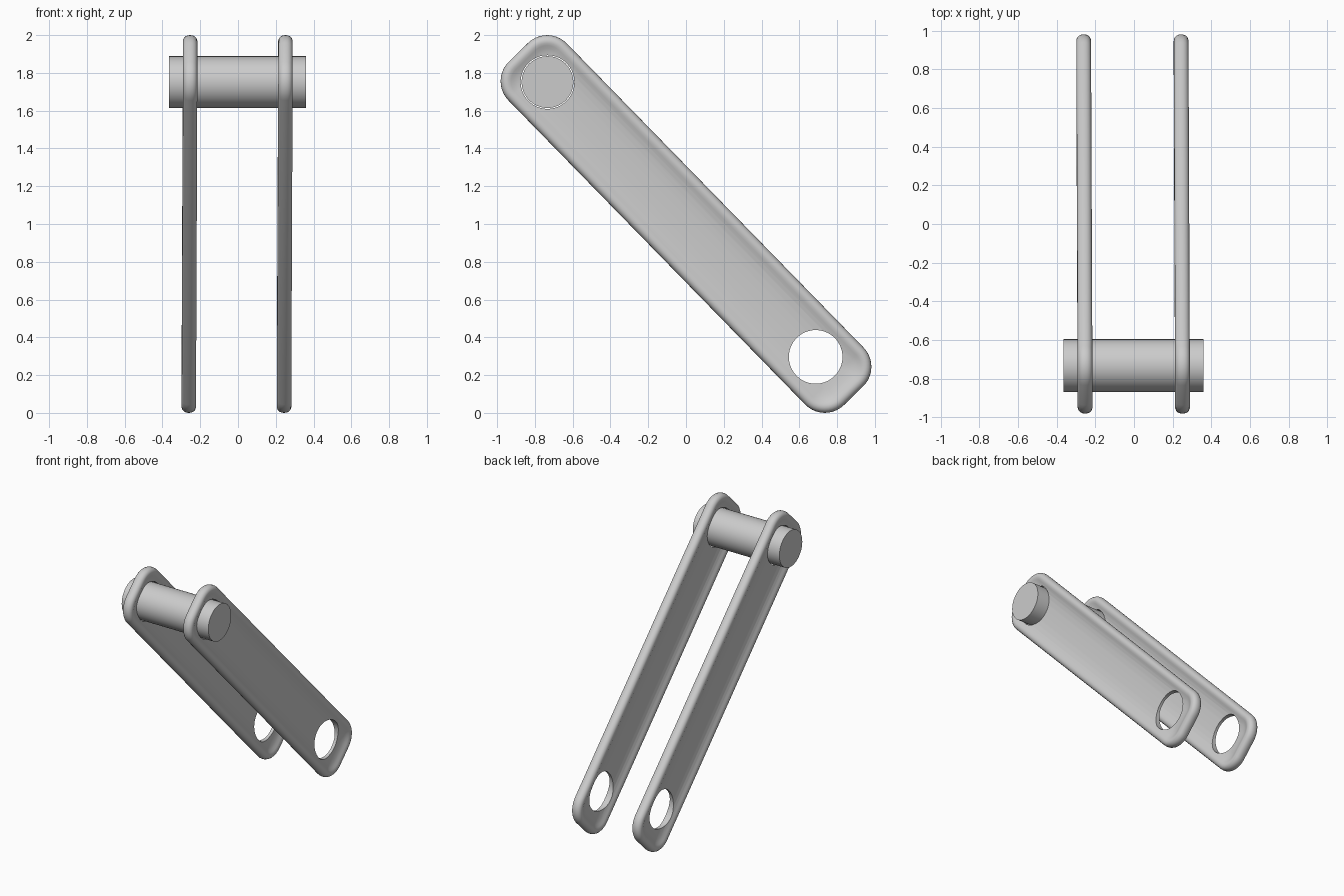
import bpy, bmesh, math
from mathutils import Matrix, Vector

if "Cube" in bpy.data.objects:
    bpy.data.objects.remove(bpy.data.objects["Cube"])

HALF_L, HALF_W, CORNER = 1.27, 0.216, 0.145
PIN_U, HOLE_U = -1.05, 0.983
# local u axis runs down the link, tilted in the YZ plane
TILT = math.radians(-45.7)
# (inset, half thickness) from outer edge, over rounded rim, into the trough
SECTION = [(0, 0.0), (0.001, 0.012), (0.006, 0.024), (0.015, 0.033), (0.028, 0.038),
           (0.042, 0.037), (0.055, 0.032), (0.07, 0.025), (0.09, 0.019),
           (0.12, 0.014), (0.155, 0.011), (0.195, 0.010)]


def outline(d, seg=10):
    r = max(CORNER - d, 0.02)
    a, b = HALF_L - d, HALF_W - d
    r = min(r, b * 0.95)
    pts = []
    for i, (sx, sy) in enumerate([(1, 1), (-1, 1), (-1, -1), (1, -1)]):
        for k in range(seg + 1):
            t = math.pi / 2 * (i + k / seg)
            pts.append((sx * (a - r) + r * math.cos(t), sy * (b - r) + r * math.sin(t)))
    return pts


def finish(obj, angle=35):
    bpy.ops.object.select_all(action='DESELECT')
    obj.select_set(True)
    bpy.context.view_layer.objects.active = obj
    bpy.ops.object.shade_smooth_by_angle(angle=math.radians(angle))


def cylinder(name, r, length, loc):
    bpy.ops.mesh.primitive_cylinder_add(vertices=64, radius=r, depth=length,
                                        location=loc, rotation=(0, math.pi / 2, 0))
    obj = bpy.context.object
    obj.name = name
    return obj


def place(u, x=0.0):
    return Vector((x, u * math.cos(TILT), 1 + u * math.sin(TILT)))


def link_plate(name, x):
    # rounded slab with a rim and a trough on both faces
    bm = bmesh.new()
    rings = []
    levels = [(d, -h) for d, h in reversed(SECTION[1:])] + SECTION
    for d, h in levels:
        rings.append([bm.verts.new((h, u, v)) for u, v in outline(d)])
    n = len(rings[0])
    for r0, r1 in zip(rings, rings[1:]):
        for i in range(n):
            j = (i + 1) % n
            bm.faces.new((r0[i], r0[j], r1[j], r1[i]))
    bm.faces.new(rings[0])
    bm.faces.new(rings[-1])
    # slight lean, then swing onto the diagonal
    for v in bm.verts:
        v.co.x -= 0.003 * v.co.y
    bm.transform(Matrix.Translation((x, 0, 1)) @ Matrix.Rotation(TILT, 4, 'X'))
    bmesh.ops.recalc_face_normals(bm, faces=bm.faces)
    me = bpy.data.meshes.new(name)
    bm.to_mesh(me)
    bm.free()
    obj = bpy.data.objects.new(name, me)
    bpy.context.collection.objects.link(obj)
    # pin holes at both ends
    for u in (PIN_U, HOLE_U):
        cut = cylinder("hole_cutter", 0.142, 0.3, place(u, x))
        mod = obj.modifiers.new("hole", 'BOOLEAN')
        mod.object, mod.operation, mod.solver = cut, 'DIFFERENCE', 'EXACT'
        bpy.context.view_layer.objects.active = obj
        bpy.ops.object.modifier_apply(modifier=mod.name)
        bpy.data.objects.remove(cut)
    finish(obj)


link_plate("left_link_plate", -0.257)
link_plate("right_link_plate", 0.2475)

# Pin through the upper holes
finish(cylinder("pin", 0.137, 0.725, place(PIN_U, -0.002)))
